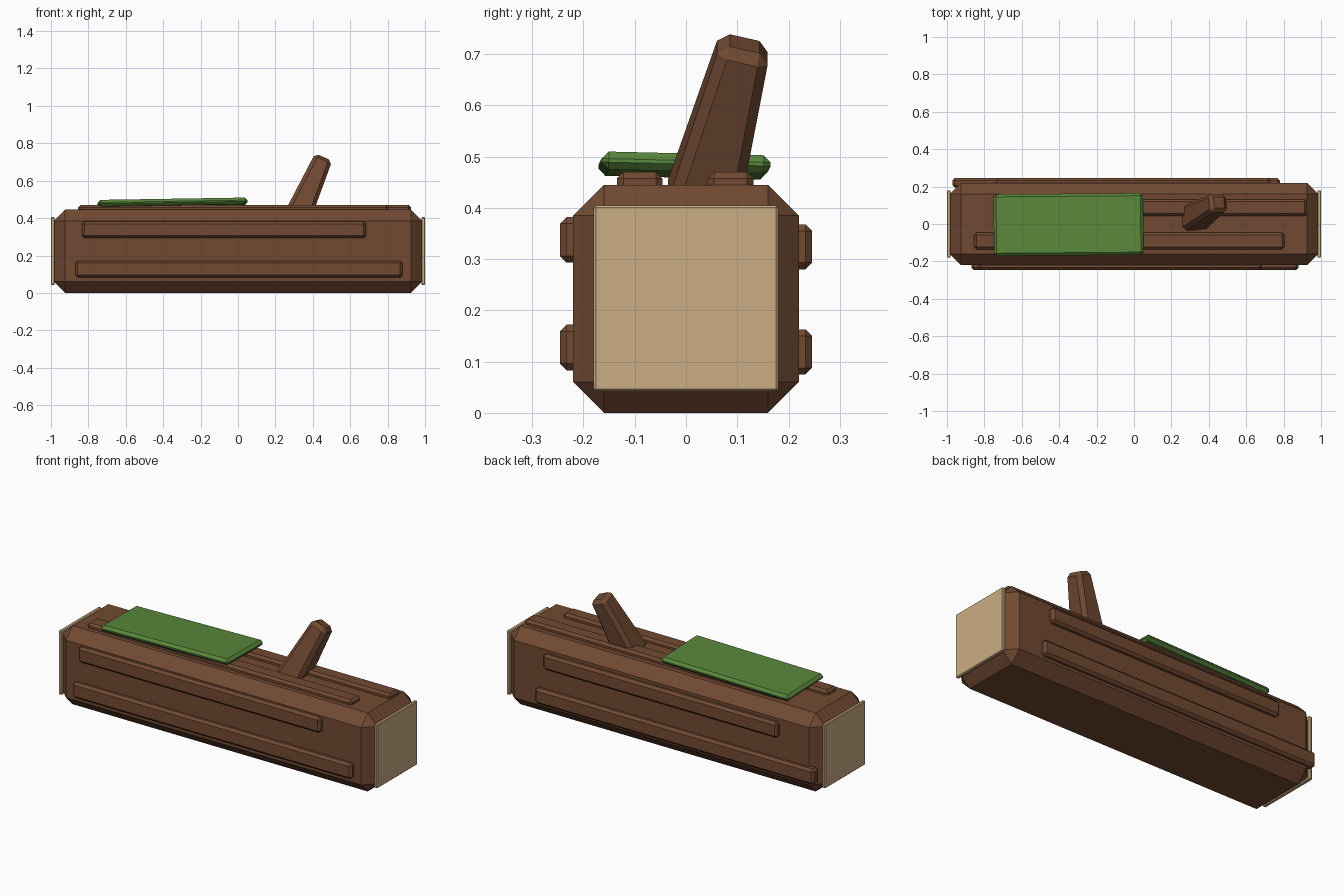
import bpy, bmesh
from mathutils import Vector

if "Cube" in bpy.data.objects:
    bpy.data.objects.remove(bpy.data.objects["Cube"])


def material(name, rgb):
    m = bpy.data.materials.new(name)
    m.diffuse_color = (*rgb, 1)
    m.use_nodes = True
    m.node_tree.nodes["Principled BSDF"].inputs["Base Color"].default_value = m.diffuse_color
    return m


BARK = material("bark", (0.165, 0.068, 0.032))
WOOD = material("cut_wood", (0.60, 0.42, 0.235))
MOSS = material("moss", (0.10, 0.24, 0.045))


def block(name, lo, hi, mat, bevel, rot=(0, 0, 0), taper=1.0):
    """Chamfered box between two corners, optionally narrowed at its top."""
    lo, hi = Vector(lo), Vector(hi)
    size = hi - lo
    bm = bmesh.new()
    bmesh.ops.create_cube(bm, size=1)
    for v in bm.verts:
        s = taper if v.co.z > 0 else 1.0
        v.co = Vector((v.co.x * size.x * s, v.co.y * size.y * s, v.co.z * size.z))
    me = bpy.data.meshes.new(name)
    bm.to_mesh(me)
    bm.free()
    me.materials.append(mat)
    ob = bpy.data.objects.new(name, me)
    ob.location = (lo + hi) / 2
    ob.rotation_euler = rot
    bpy.context.collection.objects.link(ob)
    mod = ob.modifiers.new("chamfer", 'BEVEL')
    mod.width, mod.segments, mod.limit_method = bevel, 1, 'NONE'
    return ob


# Log body
block("log_body", (-0.985, -0.22, 0), (0.985, 0.22, 0.445), BARK, 0.06)

# Pale cut ends
for side, x in (("left", -0.99), ("right", 0.99)):
    block(f"cut_end_{side}", (x - 0.01, -0.18, 0.043), (x + 0.01, 0.18, 0.405), WOOD, 0.004)

# Bark ridges on the front and back: side, x range, z range
ridges = [(-1, -0.835, 0.685, 0.293, 0.382), (-1, -0.87, 0.88, 0.083, 0.172),
          (1, -0.74, 0.73, 0.280, 0.368), (1, -0.97, 0.78, 0.075, 0.163)]
for i, (s, x0, x1, z0, z1) in enumerate(ridges):
    y = s * 0.22
    block(f"side_ridge_{i + 1}", (x0, y - 0.026, z0), (x1, y + 0.026, z1), BARK, 0.013)

# Bark ridges on top: x range, y range
for i, (x0, x1, y0, y1) in enumerate([(-0.855, 0.805, -0.135, -0.046), (-0.68, 0.925, 0.042, 0.132)]):
    block(f"top_ridge_{i + 1}", (x0, y0, 0.42), (x1, y1, 0.47), BARK, 0.013)

# Moss patch, lying slightly askew
block("moss_patch", (-0.75, -0.168, 0.465), (0.05, 0.162, 0.50), MOSS, 0.014,
      rot=(-0.024, -0.016, 0.008))

# Branch stub: tapered, leaning right and back
base, tip = Vector((0.314, 0.028, 0.40)), Vector((0.455, 0.115, 0.72))
mid, half = (base + tip) / 2, Vector((0.072, 0.072, (tip - base).length / 2))
block("branch_stub", mid - half, mid + half, BARK, 0.02, rot=(-0.242, 0.415, 0), taper=0.69)
